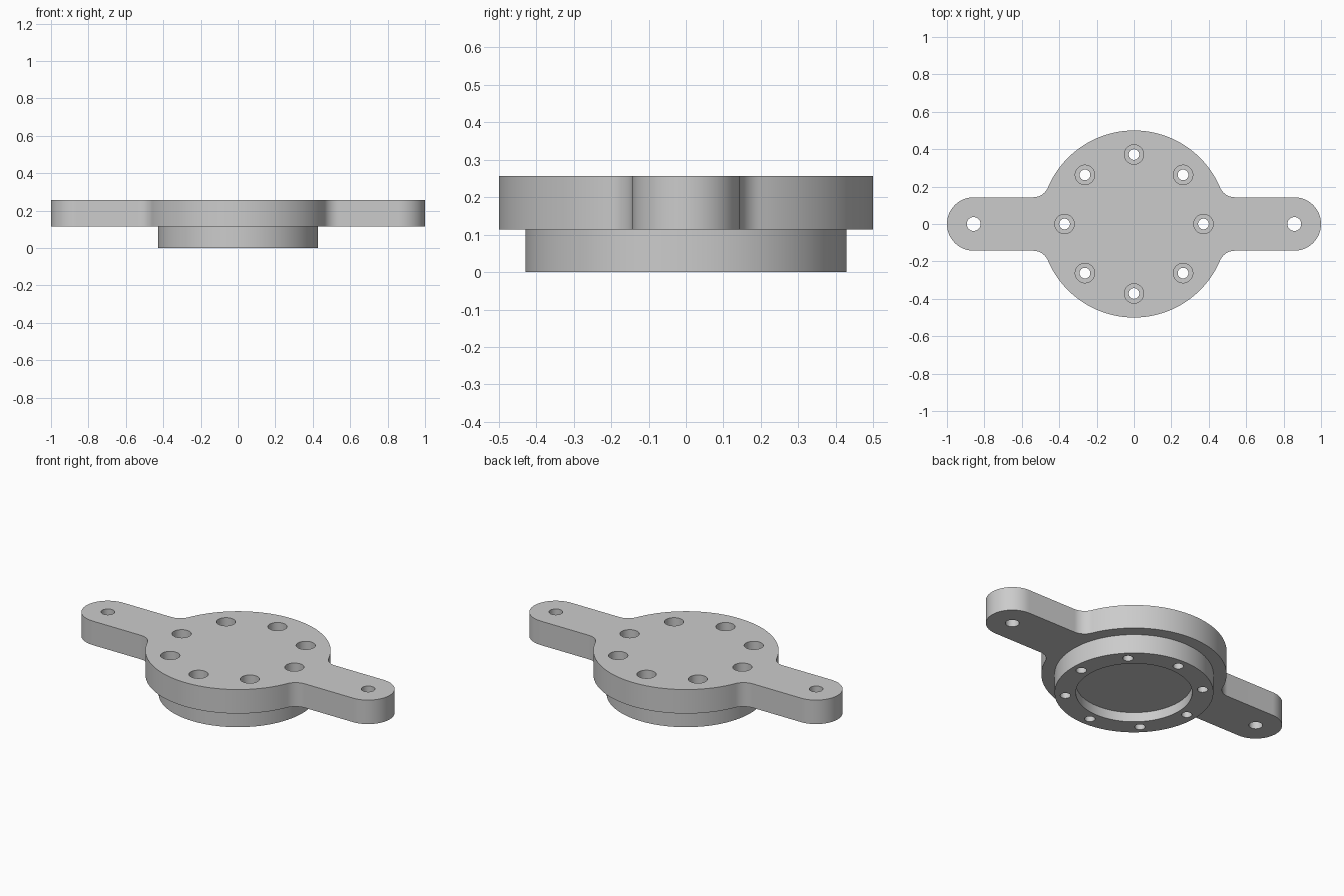
import bpy, bmesh, math
from mathutils import Vector

default = bpy.data.objects.get("Cube")
if default:
    bpy.data.objects.remove(default, do_unlink=True)

MM = 1 / 70                      # model is 140 mm long
BOSS_H, TOP = 8 * MM, 18 * MM    # underside and top of the plate

grey = bpy.data.materials.new("machined grey")
grey.use_nodes = True
grey.diffuse_color = (0.6, 0.6, 0.6, 1)
grey.node_tree.nodes["Principled BSDF"].inputs["Base Color"].default_value = (0.6, 0.6, 0.6, 1)


def make_object(name, bm):
    bmesh.ops.recalc_face_normals(bm, faces=bm.faces[:])
    mesh = bpy.data.meshes.new(name)
    bm.to_mesh(mesh)
    bm.free()
    mesh.materials.append(grey)
    obj = bpy.data.objects.new(name, mesh)
    bpy.context.collection.objects.link(obj)
    return obj


def revolve(bm, profile, steps, centre=(0, 0)):
    """Spin an (r, z) profile that starts and ends on the axis."""
    cx, cy = centre
    verts = [bm.verts.new((cx + r, cy, z)) for r, z in profile]
    edges = [bm.edges.new(pair) for pair in zip(verts, verts[1:])]
    bmesh.ops.spin(bm, geom=verts + edges, cent=(cx, cy, 0), axis=(0, 0, 1),
                   angle=math.tau, steps=steps, use_merge=True)
    bmesh.ops.remove_doubles(bm, verts=bm.verts[:], dist=1e-5)


def arc(cx, cy, r, start, end, steps):
    return [(cx + r * math.cos(a), cy + r * math.sin(a))
            for a in (start + (end - start) * i / steps for i in range(steps + 1))]


def boolean(target, tool, operation):
    mod = target.modifiers.new(operation.lower(), "BOOLEAN")
    mod.operation, mod.object, mod.solver = operation, tool, "EXACT"
    bpy.context.view_layer.objects.active = target
    bpy.ops.object.modifier_apply(modifier=mod.name)
    bpy.data.objects.remove(tool, do_unlink=True)


# Plate outline: arm tip, fillet and disc arc for one quadrant, then mirrored
disc_r, arm_r, fillet_r = 35 * MM, 10 * MM, 6 * MM
tip_x = 1 - arm_r
fy = arm_r + fillet_r
fx = math.sqrt((disc_r + fillet_r) ** 2 - fy ** 2)
join = math.atan2(fy, fx)
quarter = arc(tip_x, 0, arm_r, 0, math.pi / 2, 16)
quarter += arc(fx, fy, fillet_r, 1.5 * math.pi, math.pi + join, 10)
quarter += arc(0, 0, disc_r, join, math.pi / 2, 28)[1:]
half = quarter + [(-x, y) for x, y in reversed(quarter[:-1])]
outline = half + [(x, -y) for x, y in reversed(half[1:-1])]

bm = bmesh.new()
base = bm.faces.new([bm.verts.new((x, y, BOSS_H)) for x, y in outline])
raised = bmesh.ops.extrude_face_region(bm, geom=[base], use_keep_orig=True)
bmesh.ops.translate(bm, vec=Vector((0, 0, TOP - BOSS_H)),
                    verts=[v for v in raised["geom"] if isinstance(v, bmesh.types.BMVert)])
flange = make_object("mounting_flange", bm)

# Round boss with a shallow recess underneath
bm = bmesh.new()
recess_r, boss_r, recess_z, overlap = 22 * MM, 30 * MM, 4 * MM, 12 * MM
revolve(bm, [(0, recess_z), (recess_r, recess_z), (recess_r, 0),
             (boss_r, 0), (boss_r, overlap), (0, overlap)], 112)
boolean(flange, make_object("boss", bm), "UNION")

# Counterbored screw holes in a ring, and plain holes in the arm tips
bm = bmesh.new()
low, high = -0.1, TOP + 0.1
hole_r, bore_r, bore_z = 2 * MM, 3.65 * MM, TOP - 5 * MM
for i in range(8):
    a = math.tau * i / 8
    ring = (26 * MM * math.cos(a), 26 * MM * math.sin(a))
    revolve(bm, [(0, low), (hole_r, low), (hole_r, bore_z),
                 (bore_r, bore_z), (bore_r, high), (0, high)], 32, ring)
for side in (-1, 1):
    tip_r = 2.6 * MM
    revolve(bm, [(0, low), (tip_r, low), (tip_r, high), (0, high)], 32, (side * tip_x, 0))
boolean(flange, make_object("hole_cutters", bm), "DIFFERENCE")

# Smooth round walls, crisp rims
flange.select_set(True)
bpy.context.view_layer.objects.active = flange
bpy.ops.object.shade_smooth_by_angle(angle=math.radians(30))
